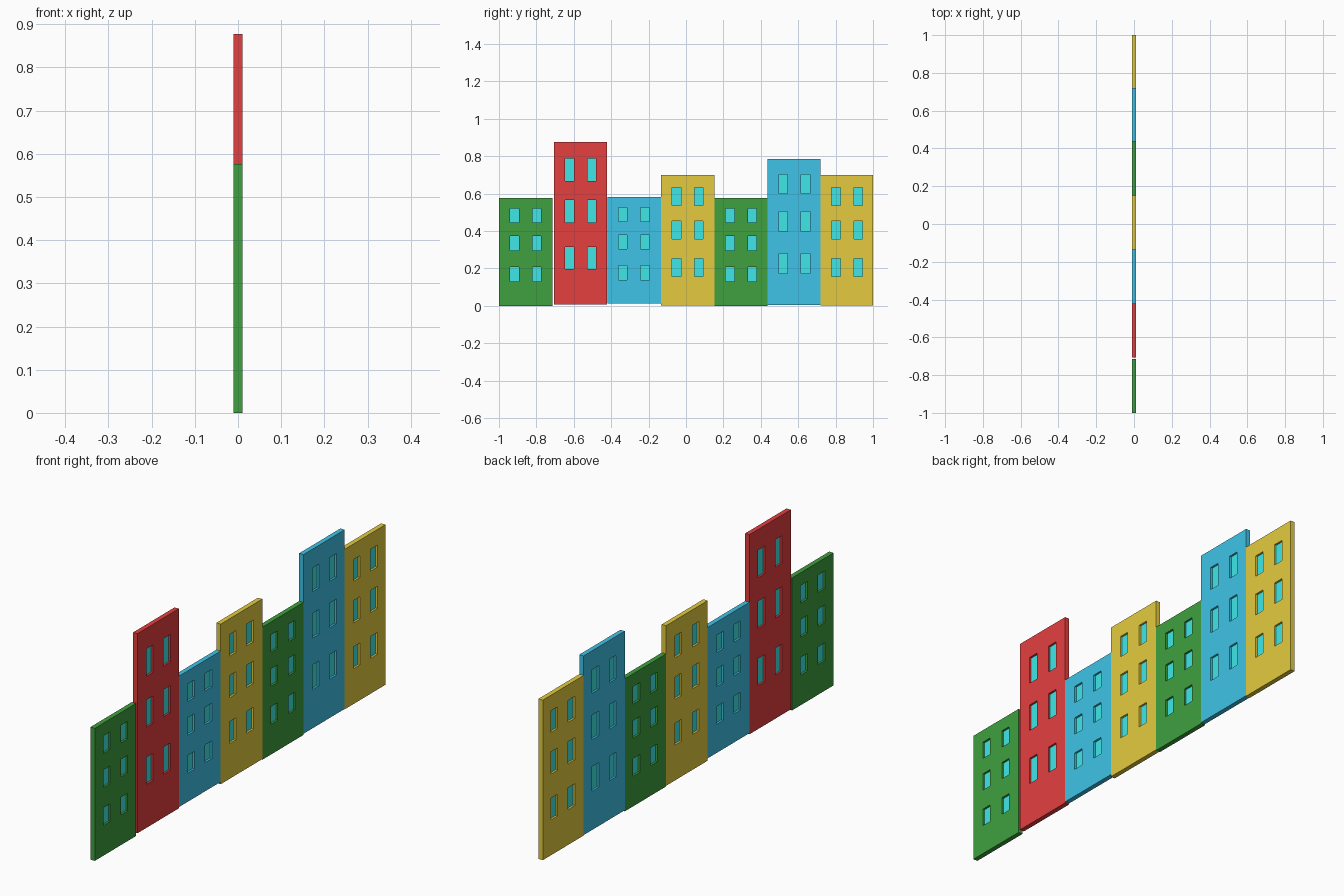
import bpy, bmesh

if "Cube" in bpy.data.objects:
    bpy.data.objects.remove(bpy.data.objects["Cube"])

T = 0.021  # wall thickness


def material(name, rgb):
    m = bpy.data.materials.new(name)
    m.diffuse_color = (*rgb, 1)
    m.use_nodes = True
    m.node_tree.nodes["Principled BSDF"].inputs["Base Color"].default_value = m.diffuse_color
    return m


GREEN = material("green", (0.05, 0.35, 0.05))
RED = material("red", (0.78, 0.05, 0.05))
BLUE = material("blue", (0.05, 0.55, 0.8))
YELLOW = material("yellow", (0.78, 0.6, 0.05))
GLASS = material("cyan_glass", (0.05, 0.8, 0.8))


def panel(name, ys, zs, keep, thickness, mat):
    """Grid of cells in the yz plane, only the kept ones, thickened about x = 0."""
    bm = bmesh.new()
    v = [[bm.verts.new((0, y, z)) for z in zs] for y in ys]
    for i in range(len(ys) - 1):
        for j in range(len(zs) - 1):
            if keep(i, j):
                bm.faces.new((v[i][j], v[i + 1][j], v[i + 1][j + 1], v[i][j + 1]))
    loose = [w for w in bm.verts if not w.link_faces]
    bmesh.ops.delete(bm, geom=loose, context='VERTS')
    me = bpy.data.meshes.new(name)
    bm.to_mesh(me)
    bm.free()
    me.materials.append(mat)
    ob = bpy.data.objects.new(name, me)
    bpy.context.collection.objects.link(ob)
    mod = ob.modifiers.new("thickness", 'SOLIDIFY')
    mod.thickness = thickness
    mod.offset = 0


def is_window(i, j):
    return i % 2 == 1 and j % 2 == 1


def building(name, y0, y1, z0, z1, rows, mat):
    # two window columns at the same offsets in every facade
    ys = [y0, y0 + 0.060, y0 + 0.106, y0 + 0.179, y0 + 0.226, y1]
    zs = [z0] + [z for row in rows for z in row] + [z1]
    panel(name + "_wall", ys, zs, lambda i, j: not is_window(i, j), T, mat)
    panel(name + "_windows", ys, zs, is_window, 0.003, GLASS)


# window rows (bottom, top) by facade type
low = [(0.131, 0.208), (0.297, 0.373), (0.445, 0.521)]
mid = [(0.157, 0.252), (0.356, 0.453), (0.537, 0.632)]

building("green_house_a", -1.0, -0.715, 0, 0.577, low, GREEN)
building("red_house", -0.706, -0.422, 0.008, 0.877,
         [(0.197, 0.315), (0.446, 0.565), (0.667, 0.787)], RED)
building("low_blue_house", -0.421, -0.134, 0.013, 0.583,
         [(0.138, 0.215), (0.303, 0.379), (0.450, 0.526)], BLUE)
building("yellow_house_a", -0.134, 0.152, 0.003, 0.70, mid, YELLOW)
building("green_house_b", 0.152, 0.436, 0, 0.577, low, GREEN)
building("tall_blue_house", 0.436, 0.719, 0.005, 0.785,
         [(0.174, 0.281), (0.398, 0.505), (0.600, 0.703)], BLUE)
building("yellow_house_b", 0.719, 1.0, 0.003, 0.70, mid, YELLOW)
